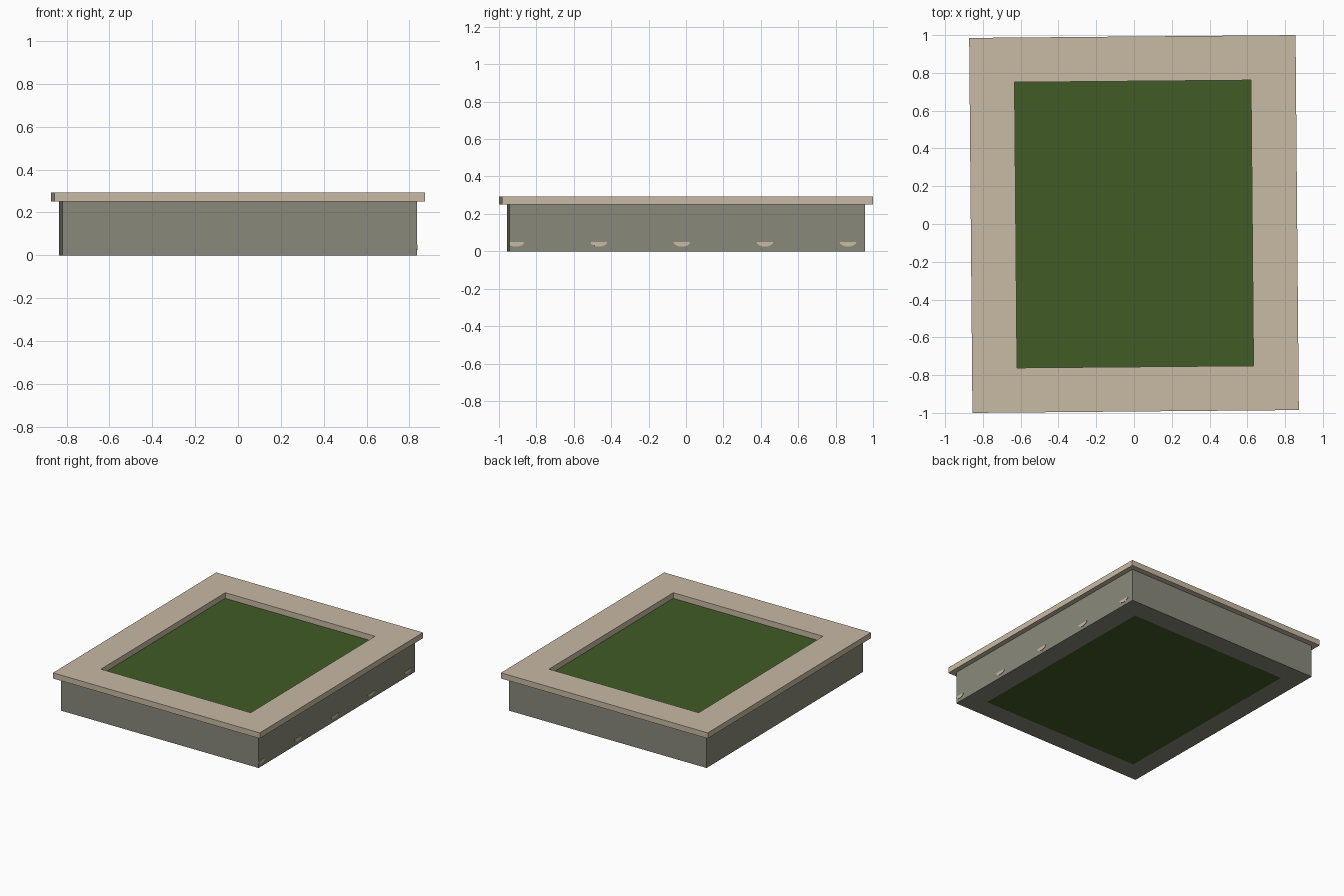
import bpy, bmesh, math
from mathutils import Matrix

if "Cube" in bpy.data.objects:
    bpy.data.objects.remove(bpy.data.objects["Cube"])

TURN = Matrix.Rotation(math.radians(0.5), 4, 'Z')  # whole planter sits slightly askew


def material(name, rgb):
    m = bpy.data.materials.new(name)
    m.diffuse_color = (*rgb, 1)
    m.use_nodes = True
    m.node_tree.nodes["Principled BSDF"].inputs["Base Color"].default_value = m.diffuse_color
    return m


tan = material("tan_stone", (0.58, 0.49, 0.37))
grey = material("grey_stone", (0.25, 0.25, 0.20))
green = material("grass_green", (0.052, 0.105, 0.018))


def finish(name, bm, mat):
    bmesh.ops.recalc_face_normals(bm, faces=bm.faces)
    bm.transform(TURN)
    me = bpy.data.meshes.new(name)
    bm.to_mesh(me)
    bm.free()
    me.materials.append(mat)
    ob = bpy.data.objects.new(name, me)
    bpy.context.collection.objects.link(ob)
    return ob


def frame(name, outer, inner, z0, z1, mat):
    # rectangular ring swept from a four-point section
    bm = bmesh.new()
    section = [(outer, z0), (outer, z1), (inner, z1), (inner, z0)]
    corners = [(-1, -1), (1, -1), (1, 1), (-1, 1)]
    rings = [[bm.verts.new((sx * h[0], sy * h[1], z)) for h, z in section] for sx, sy in corners]
    for i in range(4):
        a, b = rings[i], rings[(i + 1) % 4]
        for j in range(4):
            k = (j + 1) % 4
            bm.faces.new((a[j], b[j], b[k], a[k]))
    return finish(name, bm, mat)


def block(name, half, z0, z1, mat):
    bm = bmesh.new()
    bmesh.ops.create_cube(bm, size=1)
    for v in bm.verts:
        v.co = (v.co.x * 2 * half[0], v.co.y * 2 * half[1], z0 if v.co.z < 0 else z1)
    return finish(name, bm, mat)


# Low wall, overhanging coping and lawn filling
frame("wall", (0.826, 0.951), (0.673, 0.798), 0, 0.25, grey)
frame("coping", (0.864, 0.9925), (0.626, 0.756), 0.25, 0.293, tan)
block("lawn", (0.673, 0.798), 0, 0.25, green)

# Pale stone flecks just proud of the right wall
for i in range(5):
    y = -0.917 + 0.444 * i
    bm = bmesh.new()
    rim = [(y + 0.045 * math.cos(t), 0.05 - 0.025 * math.sin(t))
           for t in (math.pi * k / 8 for k in range(9))]
    rim = [(max(p, -0.951), z) for p, z in rim]
    face = bm.faces.new([bm.verts.new((0.825, p, z)) for p, z in rim])
    ext = bmesh.ops.extrude_face_region(bm, geom=[face])
    for v in ext["geom"]:
        if isinstance(v, bmesh.types.BMVert):
            v.co.x += 0.004
    finish(f"wall_fleck_{i + 1}", bm, tan)
